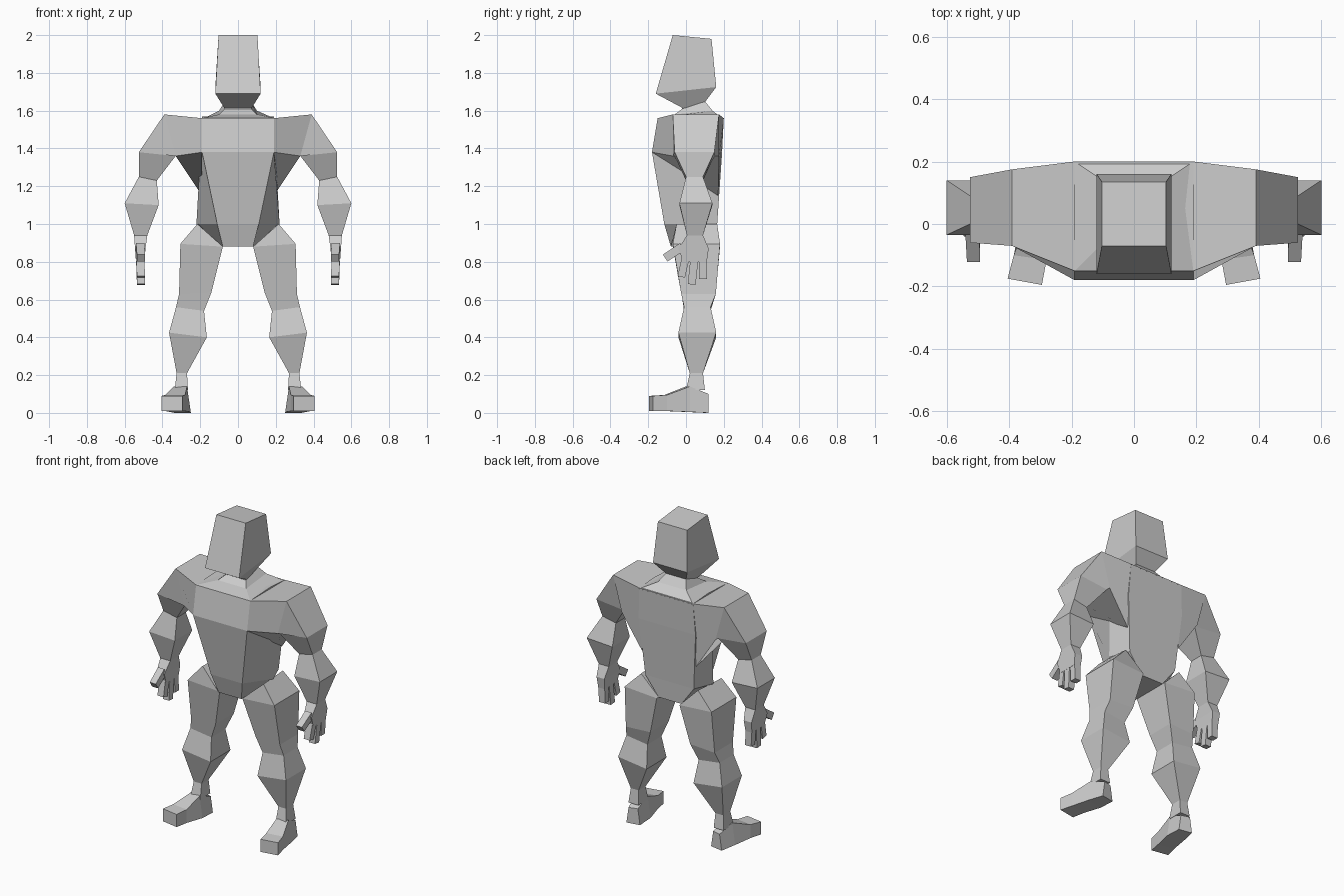
import bpy
import bmesh

cube = bpy.data.objects.get("Cube")
if cube:
    bpy.data.objects.remove(cube, do_unlink=True)

clay = bpy.data.materials.new("light_grey")
clay.use_nodes = True
clay.diffuse_color = (0.6, 0.6, 0.6, 1)
clay.node_tree.nodes["Principled BSDF"].inputs["Base Color"].default_value = (0.6, 0.6, 0.6, 1)


def loft(name, rings, mirror=False):
    """Skin a list of equal-sized rings, cap both ends, shade flat."""
    bm = bmesh.new()
    loops = [[bm.verts.new(p) for p in ring] for ring in rings]
    n = len(rings[0])
    for a, b in zip(loops, loops[1:]):
        for i in range(n):
            j = (i + 1) % n
            bm.faces.new((a[i], a[j], b[j], b[i]))
    bm.faces.new(loops[0][::-1])
    bm.faces.new(loops[-1])
    bmesh.ops.remove_doubles(bm, verts=bm.verts, dist=0.0005)
    bmesh.ops.recalc_face_normals(bm, faces=bm.faces)
    mesh = bpy.data.meshes.new(name)
    bm.to_mesh(mesh)
    bm.free()
    mesh.materials.append(clay)
    obj = bpy.data.objects.new(name, mesh)
    bpy.context.collection.objects.link(obj)
    if mirror:
        mod = obj.modifiers.new("Mirror", "MIRROR")
        mod.use_mirror_merge = False
    return obj


def limb_ring(xi, zi, xo, zo, y0, y1):
    """Quad ring from an inner and an outer edge running front to back."""
    return [(xi, y0, zi), (xo, y0, zo), (xo, y1, zo), (xi, y1, zi)]


def head_ring(w, y0, z0, y1, z1):
    """Symmetric quad ring tilted from front to back."""
    return [(-w, y0, z0), (w, y0, z0), (w, y1, z1), (-w, y1, z1)]


def body_ring(front, side, back):
    """Symmetric six-sided ring from its left half."""
    half = [front, side, back]
    return half + [(-x, y, z) for x, y, z in reversed(half)]


# Torso: shoulders, chest, waist, pelvis
loft("torso", [
    body_ring((0.19, -0.15, 1.56), (0.19, 0.05, 1.57), (0.19, 0.2, 1.56)),
    body_ring((0.19, -0.18, 1.38), (0.2, 0.02, 1.36), (0.2, 0.19, 1.36)),
    body_ring((0.11, -0.115, 1.0), (0.22, 0.04, 1.0), (0.17, 0.165, 1.0)),
    body_ring((0.08, -0.08, 0.88), (0.08, 0.04, 0.88), (0.08, 0.16, 0.88)),
])

# Neck and head
loft("neck", [
    head_ring(0.19, -0.15, 1.56, 0.2, 1.555),
    head_ring(0.1, -0.06, 1.58, 0.14, 1.6),
    head_ring(0.07, -0.02, 1.61, 0.1, 1.65),
    head_ring(0.08, -0.03, 1.65, 0.11, 1.69),
])
loft("head", [
    head_ring(0.07, -0.01, 1.61, 0.1, 1.645),
    head_ring(0.12, -0.16, 1.69, 0.16, 1.725),
    head_ring(0.103, -0.07, 2.0, 0.135, 1.98),
])

# Arms: the shoulder root wraps the chest side down to the armpit
root = [(0.19, -0.18, 1.38), (0.19, -0.15, 1.56), (0.19, 0.2, 1.56), (0.19, 0.17, 1.15)]
loft("arm", [
    root,
    limb_ring(0.33, 1.36, 0.39, 1.58, -0.07, 0.175),
    limb_ring(0.33, 1.36, 0.525, 1.38, -0.06, 0.15),
    limb_ring(0.43, 1.23, 0.525, 1.25, 0.0, 0.09),
    limb_ring(0.42, 1.1, 0.6, 1.11, -0.035, 0.14),
    limb_ring(0.48, 0.94, 0.55, 0.94, 0.005, 0.09),
], mirror=True)

# Hands: palm and four tapered digits
loft("palm", [
    limb_ring(0.48, 0.94, 0.55, 0.94, 0.005, 0.09),
    limb_ring(0.49, 0.87, 0.545, 0.87, -0.04, 0.12),
    limb_ring(0.495, 0.8, 0.54, 0.8, -0.015, 0.11),
], mirror=True)


def digit(name, y, z, ty, tz, w):
    """Tapered finger in the hand's plane, from knuckle to tip."""
    dy, dz = ty - y, tz - z
    length = (dy * dy + dz * dz) ** 0.5
    sy, sz = -dz / length * w, dy / length * w
    rings = []
    for cy, cz, x0, x1 in ((y, z, 0.495, 0.54), (ty, tz, 0.493, 0.535)):
        rings.append([(x0, cy - sy, cz - sz), (x1, cy - sy, cz - sz),
                      (x1, cy + sy, cz + sz), (x0, cy + sy, cz + sz)])
    loft(name, rings, mirror=True)


digit("thumb", -0.02, 0.88, -0.11, 0.82, 0.022)
digit("index_finger", 0.0, 0.83, -0.025, 0.72, 0.02)
digit("middle_finger", 0.045, 0.82, 0.03, 0.68, 0.021)
digit("outer_finger", 0.09, 0.83, 0.09, 0.71, 0.02)

# Legs: hip, thigh, knee, calf, ankle
loft("leg", [
    [(0.08, -0.08, 0.88), (0.215, -0.05, 1.0), (0.2, 0.165, 1.0), (0.08, 0.16, 0.88)],
    limb_ring(0.08, 0.88, 0.305, 0.895, -0.07, 0.18),
    limb_ring(0.14, 0.64, 0.312, 0.63, -0.025, 0.158),
    limb_ring(0.18, 0.54, 0.328, 0.56, -0.01, 0.13),
    limb_ring(0.165, 0.4, 0.365, 0.425, -0.04, 0.16),
    limb_ring(0.27, 0.21, 0.325, 0.21, 0.02, 0.09),
    limb_ring(0.265, 0.12, 0.335, 0.12, 0.0, 0.1),
], mirror=True)


# Feet: lofted from heel to splayed toe
def foot_ring(xi, xo, yi, yo, bottom, top, inset):
    return [(xi, yi, bottom), (xo, yo, bottom),
            (xo - inset, yo, top), (xi + inset, yi, top)]


loft("foot", [
    foot_ring(0.25, 0.335, 0.105, 0.12, 0.0, 0.1, 0.015),
    foot_ring(0.25, 0.36, 0.0, 0.02, 0.005, 0.14, 0.02),
    foot_ring(0.28, 0.385, -0.115, -0.1, 0.01, 0.095, 0.0),
    foot_ring(0.295, 0.405, -0.195, -0.175, 0.01, 0.09, 0.0),
], mirror=True)
